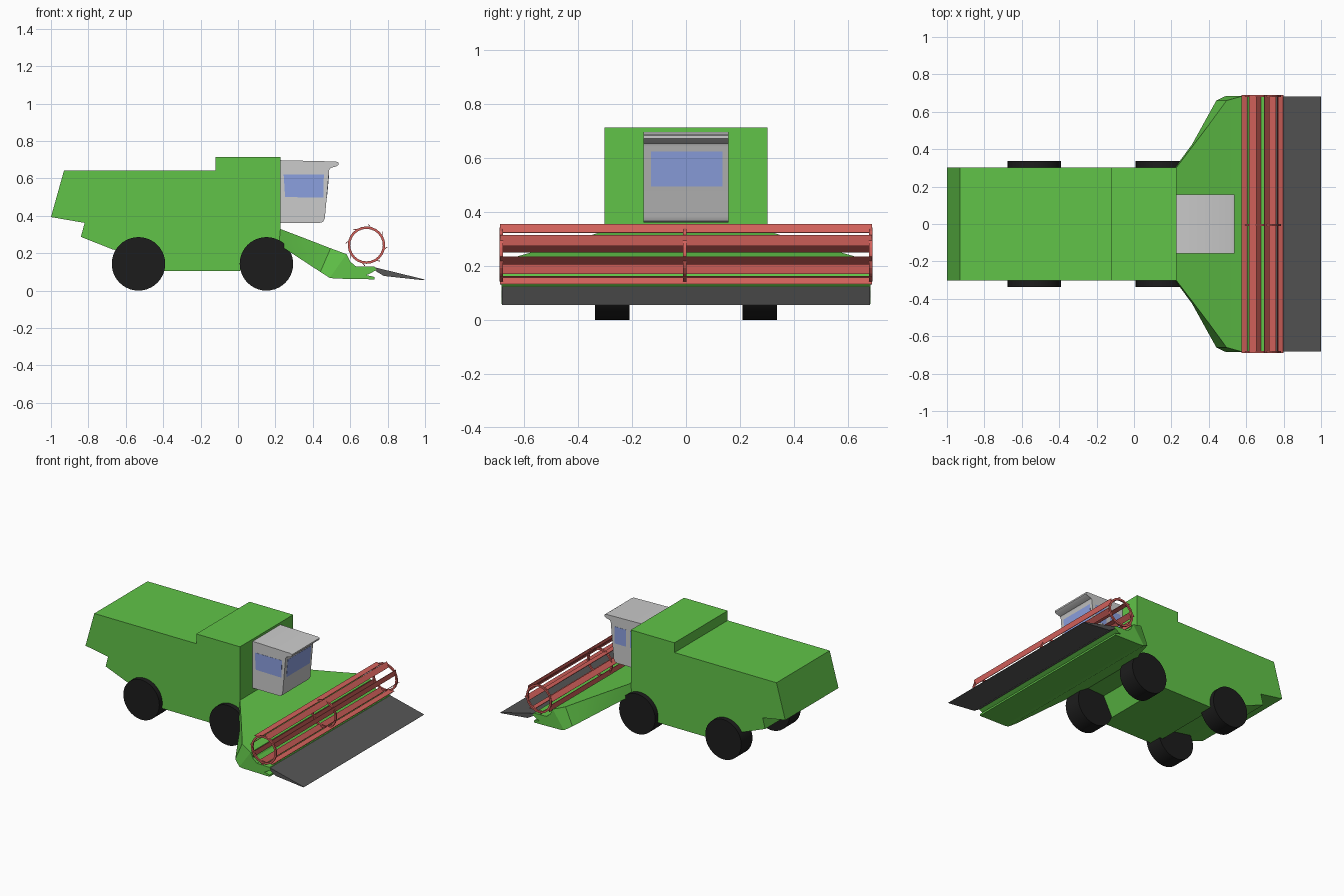
import bpy, bmesh
from math import pi, sin, cos, radians

if "Cube" in bpy.data.objects:
    bpy.data.objects.remove(bpy.data.objects["Cube"])


def paint(name, r, g, b):
    m = bpy.data.materials.new(name)
    m.diffuse_color = (r, g, b, 1)
    m.use_nodes = True
    m.node_tree.nodes["Principled BSDF"].inputs["Base Color"].default_value = m.diffuse_color
    return m


GREEN = paint("green_paint", 0.119, 0.55, 0.065)
RED = paint("red_paint", 0.65, 0.12, 0.105)
BLUE = paint("window_blue", 0.26, 0.35, 0.74)
RUBBER = paint("black_rubber", 0.012, 0.012, 0.012)
DARK = paint("dark_metal", 0.092, 0.092, 0.092)


def finish(name, bm, mat=None, smooth=None):
    bmesh.ops.recalc_face_normals(bm, faces=bm.faces)
    me = bpy.data.meshes.new(name)
    bm.to_mesh(me)
    bm.free()
    ob = bpy.data.objects.new(name, me)
    bpy.context.collection.objects.link(ob)
    if mat:
        me.materials.append(mat)
    if smooth:
        bpy.ops.object.select_all(action='DESELECT')
        ob.select_set(True)
        bpy.context.view_layer.objects.active = ob
        bpy.ops.object.shade_smooth_by_angle(angle=radians(smooth))
    return ob


def add_prism(bm, profile, y0, y1):
    """Extrude an (x, z) outline from y0 to y1."""
    a = [bm.verts.new((x, y0, z)) for x, z in profile]
    b = [bm.verts.new((x, y1, z)) for x, z in profile]
    bm.faces.new(a)
    bm.faces.new(b[::-1])
    for i in range(len(a)):
        j = (i + 1) % len(a)
        bm.faces.new((a[i], b[i], b[j], a[j]))


def prism(name, profile, y0, y1, mat=None, smooth=None):
    bm = bmesh.new()
    add_prism(bm, profile, y0, y1)
    return finish(name, bm, mat, smooth)


# Main hull with raised grain tank and stepped tail
prism("hull", [(-1, 0.393), (-0.93, 0.643), (-0.12, 0.643), (-0.12, 0.713),
               (0.227, 0.713), (0.227, 0.25), (0.08, 0.24), (0.01, 0.105),
               (-0.42, 0.105), (-0.50, 0.19), (-0.67, 0.22), (-0.84, 0.287),
               (-0.82, 0.362)], -0.302, 0.302, GREEN)

# Cab with rounded chin and roof visor
prism("cab", [(0.227, 0.362), (0.437, 0.362), (0.454, 0.367), (0.464, 0.385),
              (0.488, 0.645), (0.494, 0.655), (0.527, 0.665), (0.538, 0.673),
              (0.538, 0.684), (0.525, 0.69), (0.227, 0.697)],
      -0.157, 0.157, None, 35)

# Windows: one on the right, a split pair on the left, one in front
prism("right_window", [(0.252, 0.50), (0.456, 0.497), (0.459, 0.621), (0.244, 0.621)],
      -0.1582, -0.1565, BLUE)
for i, (x0, x1) in enumerate([(0.245, 0.335), (0.365, 0.457)]):
    prism(f"left_window_{i + 1}", [(x0, 0.50), (x1, 0.50), (x1, 0.621), (x0, 0.621)],
          0.1565, 0.1582, BLUE)
prism("front_window", [(0.4725, 0.495), (0.4755, 0.495), (0.4875, 0.624), (0.4845, 0.624)],
      -0.13, 0.135, BLUE)

# Flared feeder hood: loft of (top x, width, z) and (bottom x, width, z) stations
bm = bmesh.new()
stations = [((0.225, 0.30, 0.33), (0.21, 0.29, 0.25)),
            ((0.40, 0.53, 0.263), (0.31, 0.425, 0.185)),
            ((0.495, 0.66, 0.226), (0.44, 0.66, 0.10)),
            ((0.58, 0.684, 0.195), (0.49, 0.684, 0.068))]
rings = []
for (xt, wt, zt), (xb, wb, zb) in stations:
    rings.append([bm.verts.new(p) for p in ((xt, -wt, zt), (xt, wt, zt),
                                            (xb, wb, zb), (xb, -wb, zb))])
for r, s in zip(rings, rings[1:]):
    for i in range(4):
        j = (i + 1) % 4
        bm.faces.new((r[i], r[j], s[j], s[i]))
bm.faces.new(rings[0])
bm.faces.new(rings[-1])
finish("feeder_hood", bm, GREEN, 32)

# Header trough under the reel
prism("header_trough", [(0.58, 0.195), (0.60, 0.155), (0.63, 0.13), (0.73, 0.128),
                        (0.74, 0.11), (0.70, 0.088), (0.685, 0.083), (0.73, 0.073),
                        (0.73, 0.06), (0.52, 0.064), (0.49, 0.068)],
      -0.684, 0.684, GREEN)

# Dark cutter wedge
prism("cutter_bar", [(0.72, 0.127), (0.995, 0.06), (1.0, 0.056), (0.985, 0.056),
                     (0.78, 0.078), (0.735, 0.105)], -0.682, 0.682, DARK)

# Reel: eight pitched slats on three hoops
CX, CZ, R = 0.687, 0.243, 0.098
bm = bmesh.new()
for k in range(8):
    a = radians(32) + 2 * pi * k / 8
    cx, cz = CX + R * cos(a), CZ + R * sin(a)
    t = a + radians(53)
    ux, uz = cos(t) * 0.02, sin(t) * 0.02
    nx, nz = -sin(t) * 0.002, cos(t) * 0.002
    add_prism(bm, [(cx + s * ux + q * nx, cz + s * uz + q * nz)
                   for s, q in ((-1, -1), (1, -1), (1, 1), (-1, 1))], -0.69, 0.69)
finish("reel_slats", bm, RED)

bm = bmesh.new()
N = 24
for yc in (-0.685, -0.005, 0.685):
    loops = []
    for i in range(N):
        a = 2 * pi * i / N
        loops.append([bm.verts.new((CX + r * cos(a), yc + dy, CZ + r * sin(a)))
                      for r, dy in ((0.100, -0.006), (0.100, 0.006),
                                    (0.087, 0.006), (0.087, -0.006))])
    for i in range(N):
        p, q = loops[i], loops[(i + 1) % N]
        for j in range(4):
            m = (j + 1) % 4
            bm.faces.new((p[j], p[m], q[m], q[j]))
finish("reel_hoops", bm, RED)

# Wheels
for end, x in (("rear", -0.532), ("front", 0.152)):
    for side, y0, y1 in (("right", -0.337, -0.21), ("left", 0.21, 0.337)):
        prism(f"{end}_{side}_wheel",
              [(x + 0.143 * cos(2 * pi * i / 40), 0.143 + 0.143 * sin(2 * pi * i / 40))
               for i in range(40)], y0, y1, RUBBER, 30)
